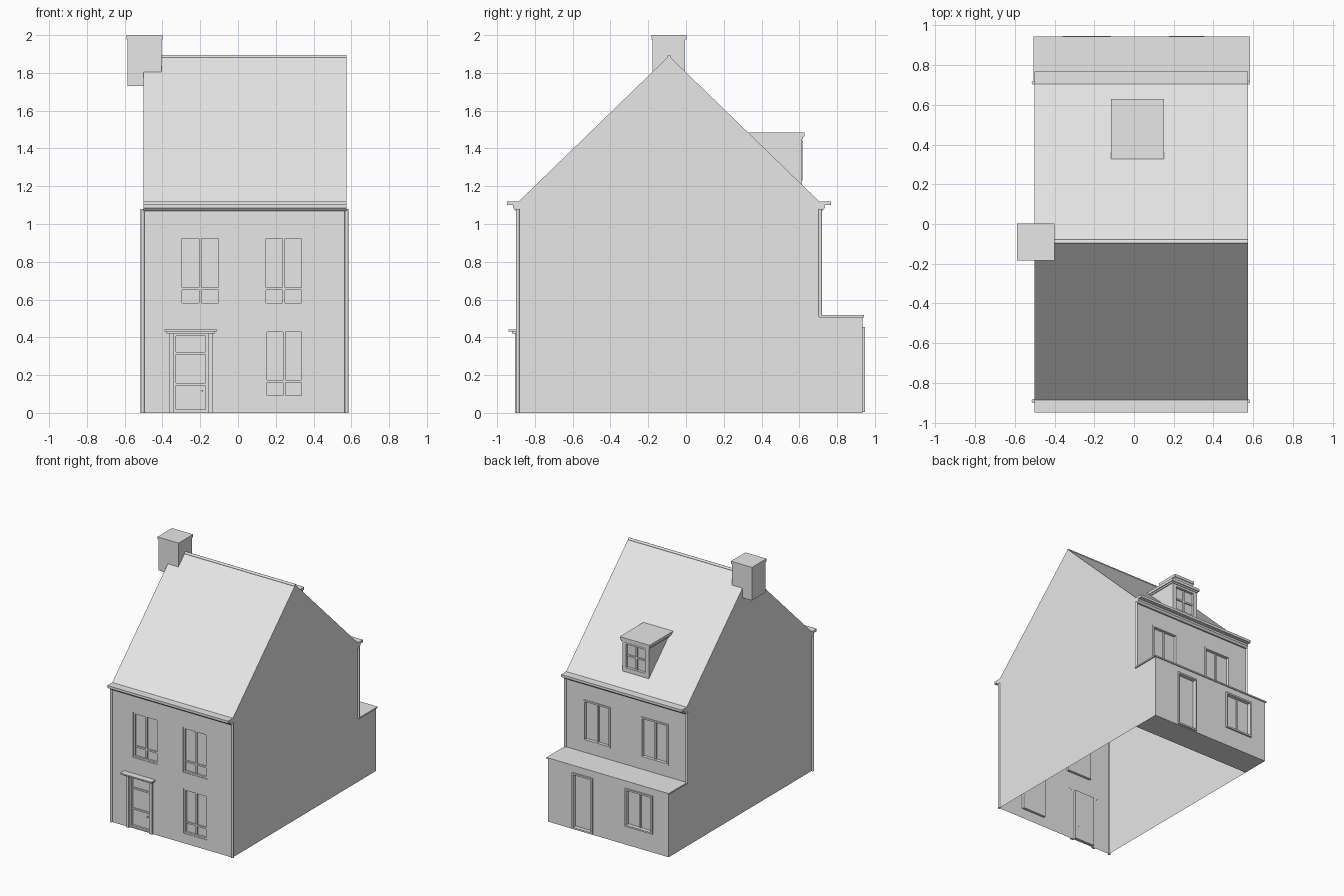
import bpy, bmesh, math
from mathutils import Vector

cube = bpy.data.objects.get("Cube")
if cube:
    bpy.data.objects.remove(cube, do_unlink=True)

grey = bpy.data.materials.new("plain grey")
grey.use_nodes = True
grey.diffuse_color = (0.8, 0.8, 0.8, 1)
for node in grey.node_tree.nodes:
    if node.type == 'BSDF_PRINCIPLED':
        node.inputs["Base Color"].default_value = grey.diffuse_color

LEFT, RIGHT = -0.5, 0.574          # side walls
FRONT, BACK, REAR = -0.89, 0.71, 0.935
RIDGE_Y, RIDGE_Z, EAVES = -0.09, 1.89, 1.115
SHED = 0.51


def finish(name, bm):
    bmesh.ops.recalc_face_normals(bm, faces=bm.faces)
    mesh = bpy.data.meshes.new(name)
    bm.to_mesh(mesh)
    bm.free()
    mesh.materials.append(grey)
    ob = bpy.data.objects.new(name, mesh)
    bpy.context.collection.objects.link(ob)
    return ob


def add_box(bm, x, y, z):
    verts = bmesh.ops.create_cube(bm, size=1)["verts"]
    for v in verts:
        v.co = Vector(((x[0] + x[1]) / 2 + v.co.x * (x[1] - x[0]),
                       (y[0] + y[1]) / 2 + v.co.y * (y[1] - y[0]),
                       (z[0] + z[1]) / 2 + v.co.z * (z[1] - z[0])))


def boxes(name, parts):
    bm = bmesh.new()
    for part in parts:
        add_box(bm, *part)
    return finish(name, bm)


def side_profile(name, points, x0, x1):
    """Extrude a (y, z) outline along x."""
    bm = bmesh.new()
    face = bm.faces.new([bm.verts.new((x0, y, z)) for y, z in points])
    ext = bmesh.ops.extrude_face_region(bm, geom=[face])
    moved = [g for g in ext["geom"] if isinstance(g, bmesh.types.BMVert)]
    bmesh.ops.translate(bm, verts=moved, vec=(x1 - x0, 0, 0))
    return finish(name, bm)


def rod(name, start, end, radius):
    start, end = Vector(start), Vector(end)
    axis = end - start
    bpy.ops.mesh.primitive_cylinder_add(vertices=12, radius=radius, depth=axis.length,
                                        location=(start + end) / 2,
                                        rotation=axis.to_track_quat('Z', 'Y').to_euler())
    ob = bpy.context.object
    ob.name = name
    ob.data.materials.append(grey)
    bpy.ops.object.shade_smooth_by_angle(angle=math.radians(50))


def cut(target, parts):
    """Carve box shaped recesses out of a solid."""
    cutter = boxes("recess_cutter", parts)
    cutter.hide_render = True
    mod = target.modifiers.new("recess", 'BOOLEAN')
    mod.operation, mod.solver, mod.object = 'DIFFERENCE', 'EXACT', cutter
    graph = bpy.context.evaluated_depsgraph_get()
    mesh = bpy.data.meshes.new_from_object(target.evaluated_get(graph))
    target.modifiers.clear()
    target.data = mesh
    bpy.data.objects.remove(cutter, do_unlink=True)


def span(y, out, a, b):
    """Depth interval measured outwards from a wall."""
    return tuple(sorted((y + out * a, y + out * b)))


DEPTH = 0.02


def recess(y, out, x, z):
    return (x, span(y, out, -DEPTH, 0.03), z)


def joinery(name, y, out, x, z, uprights=(), rails=(), proud=0.0):
    """Frame, uprights and rails (as fractions of the opening)."""
    w = 0.013
    ring = span(y, out, -DEPTH, proud)
    bar = span(y, out, -DEPTH, -DEPTH + 0.009)
    parts = [((x[0], x[0] + w), ring, z), ((x[1] - w, x[1]), ring, z),
             ((x[0] + w, x[1] - w), ring, (z[1] - w, z[1])),
             ((x[0] + w, x[1] - w), ring, (z[0], z[0] + w))]
    for f in uprights:
        c = x[0] + f * (x[1] - x[0])
        parts.append(((c - w / 2, c + w / 2), bar, (z[0] + w, z[1] - w)))
    for f in rails:
        c = z[0] + f * (z[1] - z[0])
        parts.append(((x[0] + w, x[1] - w), bar, (c - w / 2, c + w / 2)))
    boxes(name, parts)


# Main shell with the lean-to at the back
house = side_profile("house_walls_and_roof", [
    (FRONT, 0), (FRONT, EAVES), (RIDGE_Y, RIDGE_Z), (BACK, EAVES),
    (BACK, SHED), (REAR, SHED), (REAR, 0)], LEFT, RIGHT)

# name, wall, outward direction, x span, z span, uprights, rails, frame projection
openings = [
    ("front_upper_window_right", FRONT, -1, (-0.31, -0.09), (0.57, 0.935), [0.5], [0.24], -0.004),
    ("front_upper_window_left", FRONT, -1, (0.135, 0.35), (0.57, 0.935), [0.5], [0.24], -0.004),
    ("front_lower_window", FRONT, -1, (0.14, 0.35), (0.08, 0.44), [0.5], [0.24], -0.004),
    ("front_door", FRONT, -1, (-0.34, -0.158), (0.006, 0.42), [], [0.35, 0.75], -0.004),
    ("back_upper_window_left", BACK, 1, (0.175, 0.415), (0.61, 0.94), [0.5], [], 0.006),
    ("back_upper_window_right", BACK, 1, (-0.34, -0.095), (0.61, 0.94), [0.5], [], 0.006),
    ("back_door", REAR, 1, (0.175, 0.355), (0.006, 0.455), [], [], 0.012),
    ("back_lower_window", REAR, 1, (-0.36, -0.115), (0.15, 0.455), [0.5], [], 0.012),
]
cut(house, [recess(o[1], o[2], o[3], o[4]) for o in openings])
for o in openings:
    joinery(*o)

# The main house is open underneath
bm = bmesh.new()
bm.from_mesh(house.data)
floor = [f for f in bm.faces if f.normal.z < -0.9 and f.calc_center_median().z < 0.002]
bmesh.ops.delete(bm, geom=floor, context='FACES')
bm.to_mesh(house.data)
bm.free()

# Lean-to floor, partition and roof slab
boxes("lean_to_floor", [((LEFT + 0.001, RIGHT - 0.001), (BACK, REAR - 0.001), (0, 0.004)),
                        ((LEFT + 0.001, RIGHT - 0.001), (BACK - 0.002, BACK + 0.002), (0, SHED - 0.002))])
boxes("lean_to_roof", [((LEFT - 0.006, RIGHT + 0.009), (BACK - 0.005, REAR + 0.008), (SHED - 0.004, SHED + 0.007))])

# Stepped eaves gutters, mirrored front to back
for name, y, out in (("front_gutter", FRONT, -1), ("back_gutter", BACK, 1)):
    steps = [(0.012, 1.07), (0.025, 1.085), (0.025, 1.1), (0.058, 1.1), (0.058, 1.12), (-0.006, 1.12), (-0.002, 1.07)]
    side_profile(name, [(y + out * d, z) for d, z in [(-0.002, 1.07)] + steps[:-1]], LEFT, RIGHT)

# Corner downpipes
for side, x in (("right", LEFT - 0.005), ("left", RIGHT + 0.001)):
    rod("front_downpipe_" + side, (x, FRONT - 0.001, 0), (x, FRONT - 0.001, 1.08), 0.01)
    rod("back_downpipe_" + side, (x, BACK + 0.001, SHED), (x, BACK + 0.001, 1.08), 0.01)

# Ridge roll
rod("ridge_tile", (LEFT, RIDGE_Y, RIDGE_Z - 0.006), (RIGHT, RIDGE_Y, RIDGE_Z - 0.006), 0.011)

# Door surround, canopy and knob
boxes("door_surround", [((-0.365, -0.34), (FRONT - 0.014, FRONT + 0.002), (0, 0.425)),
                        ((-0.158, -0.133), (FRONT - 0.014, FRONT + 0.002), (0, 0.425))])
boxes("door_canopy", [((-0.378, -0.122), (FRONT - 0.032, FRONT + 0.002), (0.42, 0.432)),
                      ((-0.39, -0.112), (FRONT - 0.05, FRONT + 0.002), (0.432, 0.442))])
rod("door_knob", (-0.19, FRONT + 0.021, 0.117), (-0.19, FRONT + 0.004, 0.117), 0.005)

# Chimney
boxes("chimney", [((-0.584, -0.406), (-0.178, -0.004), (1.73, 1.98)),
                  ((-0.589, -0.401), (-0.183, 0.002), (1.978, 2.0))])

# Dormer
dormer = side_profile("dormer_body", [(0.34, 1.46), (0.615, 1.46), (0.615, 1.2), (0.6, 1.2)], -0.1, 0.136)
window = ((-0.08, 0.116), (1.23, 1.445))
cut(dormer, [recess(0.615, 1, *window)])
joinery("dormer_window", 0.615, 1, *window, [0.5], [0.5], 0.002)
boxes("dormer_roof", [((-0.107, 0.143), (0.345, 0.62), (1.45, 1.464)),
                      ((-0.115, 0.15), (0.322, 0.628), (1.463, 1.485))])
